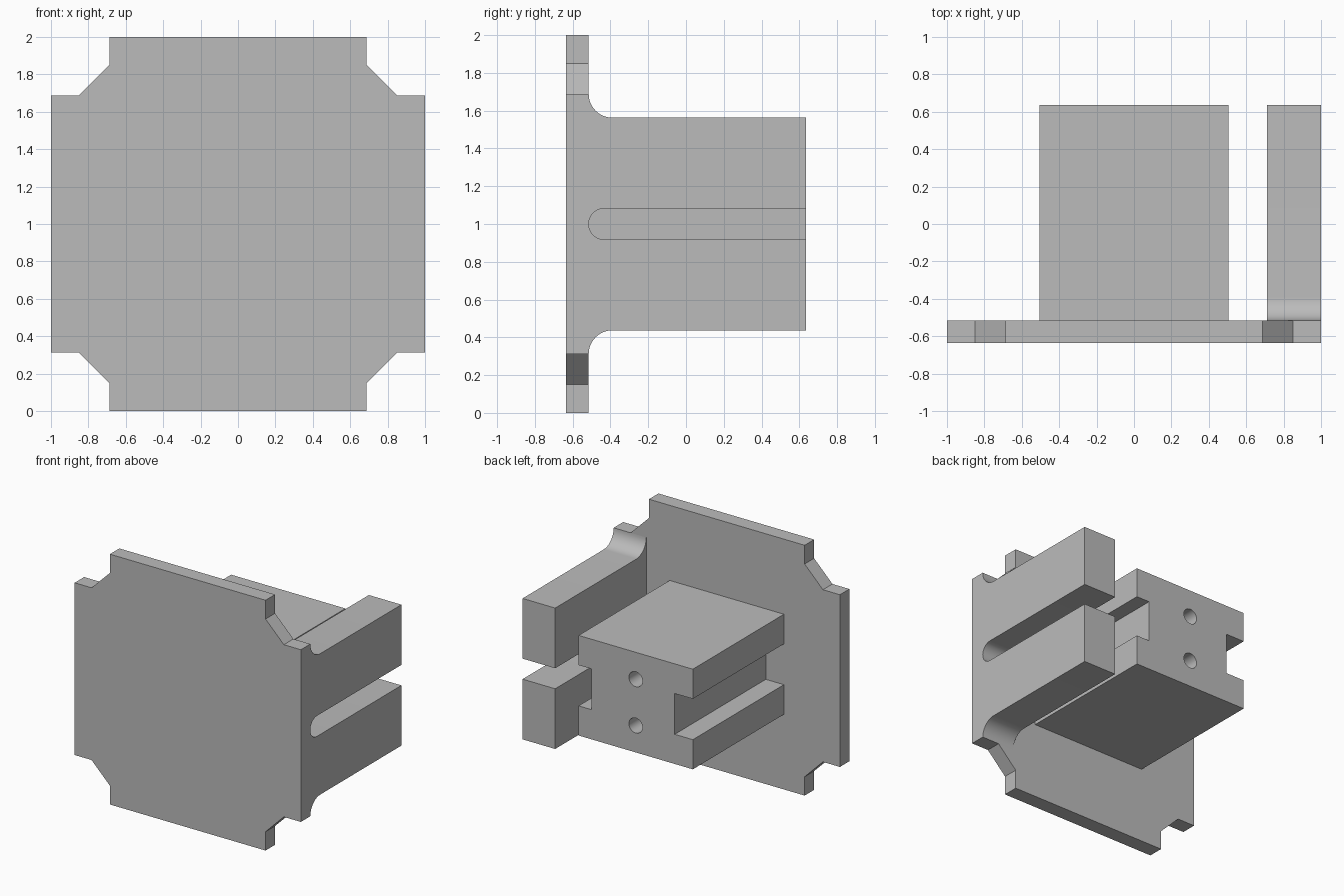
import bpy, bmesh
from math import sin, cos, radians
from mathutils import Vector

if "Cube" in bpy.data.objects:
    bpy.data.objects.remove(bpy.data.objects["Cube"])

grey = bpy.data.materials.new("plain grey")
grey.use_nodes = True
grey.diffuse_color = (0.5, 0.5, 0.5, 1)
grey.node_tree.nodes["Principled BSDF"].inputs["Base Color"].default_value = (0.5, 0.5, 0.5, 1)

FRONT, PLATE_BACK, BACK = -0.635, -0.515, 0.635
MID = 1.0   # height of the centre line


def extrude(name, points, direction):
    """Solid made by sweeping a closed 3D outline along a direction."""
    bm = bmesh.new()
    face = bm.faces.new([bm.verts.new(p) for p in points])
    swept = bmesh.ops.extrude_face_region(bm, geom=[face])["geom"]
    verts = [v for v in swept if isinstance(v, bmesh.types.BMVert)]
    bmesh.ops.translate(bm, verts=verts, vec=Vector(direction))
    bmesh.ops.recalc_face_normals(bm, faces=bm.faces)
    mesh = bpy.data.meshes.new(name)
    bm.to_mesh(mesh)
    bm.free()
    obj = bpy.data.objects.new(name, mesh)
    mesh.materials.append(grey)
    bpy.context.collection.objects.link(obj)
    return obj


def arc(cy, cz, r, start, end, steps=12):
    angles = [radians(start + (end - start) * i / steps) for i in range(steps + 1)]
    return [(cy + r * cos(a), cz + r * sin(a)) for a in angles]


def smooth(obj):
    bpy.ops.object.select_all(action='DESELECT')
    obj.select_set(True)
    bpy.context.view_layer.objects.active = obj
    bpy.ops.object.shade_smooth_by_angle(angle=radians(30))


# Front plate with stepped, chamfered corners
corner = [(1, 0.688), (0.85, 0.688), (0.688, 0.85), (0.688, 1)]
outline = []
for sx, sz in ((1, 1), (-1, 1), (-1, -1), (1, -1)):
    pts = corner if sx * sz > 0 else corner[::-1]
    outline += [(sx * x, FRONT, MID + sz * z) for x, z in pts]
extrude("front_plate", outline, (0, PLATE_BACK - FRONT, 0))

# Pair of side arms, filleted to the plate, with a round-ended gap between
GAP, TOP, FILLET = 0.082, 0.563, 0.125
arm = arc(PLATE_BACK + GAP, 0, GAP, 180, 90)
arm += [(BACK, GAP), (BACK, TOP)]
arm += arc(PLATE_BACK + FILLET, TOP + FILLET, FILLET, 270, 180)
for name, side in (("upper_arm", 1), ("lower_arm", -1)):
    smooth(extrude(name, [(0.712, y, MID + side * z) for y, z in arm], (0.288, 0, 0)))

# Central block with a groove along each side
HALF, TALL, SLOT = 0.505, 0.4, 0.163
left, right = HALF - 0.115, -HALF + 0.16
section = [(HALF, TALL), (HALF, SLOT), (left, SLOT), (left, -SLOT), (HALF, -SLOT), (HALF, -TALL),
           (-HALF, -TALL), (-HALF, -SLOT), (right, -SLOT), (right, SLOT), (-HALF, SLOT), (-HALF, TALL)]
block = extrude("grooved_block", [(x, PLATE_BACK, MID + z) for x, z in section],
                (0, BACK - PLATE_BACK, 0))

# Two blind screw holes in the back of the block
for z in (MID + 0.185, MID - 0.185):
    ring = [(x, BACK + 0.1, h) for x, h in arc(0, z, 0.06, 0, 360, 32)[:-1]]
    cutter = extrude("hole_cutter", ring, (0, -0.6, 0))
    cutter.hide_render = True
    mod = block.modifiers.new("screw_hole", 'BOOLEAN')
    mod.operation = 'DIFFERENCE'
    mod.solver = 'EXACT'
    mod.object = cutter
    bpy.context.view_layer.objects.active = block
    bpy.ops.object.modifier_apply(modifier=mod.name)
    bpy.data.objects.remove(cutter)
smooth(block)
